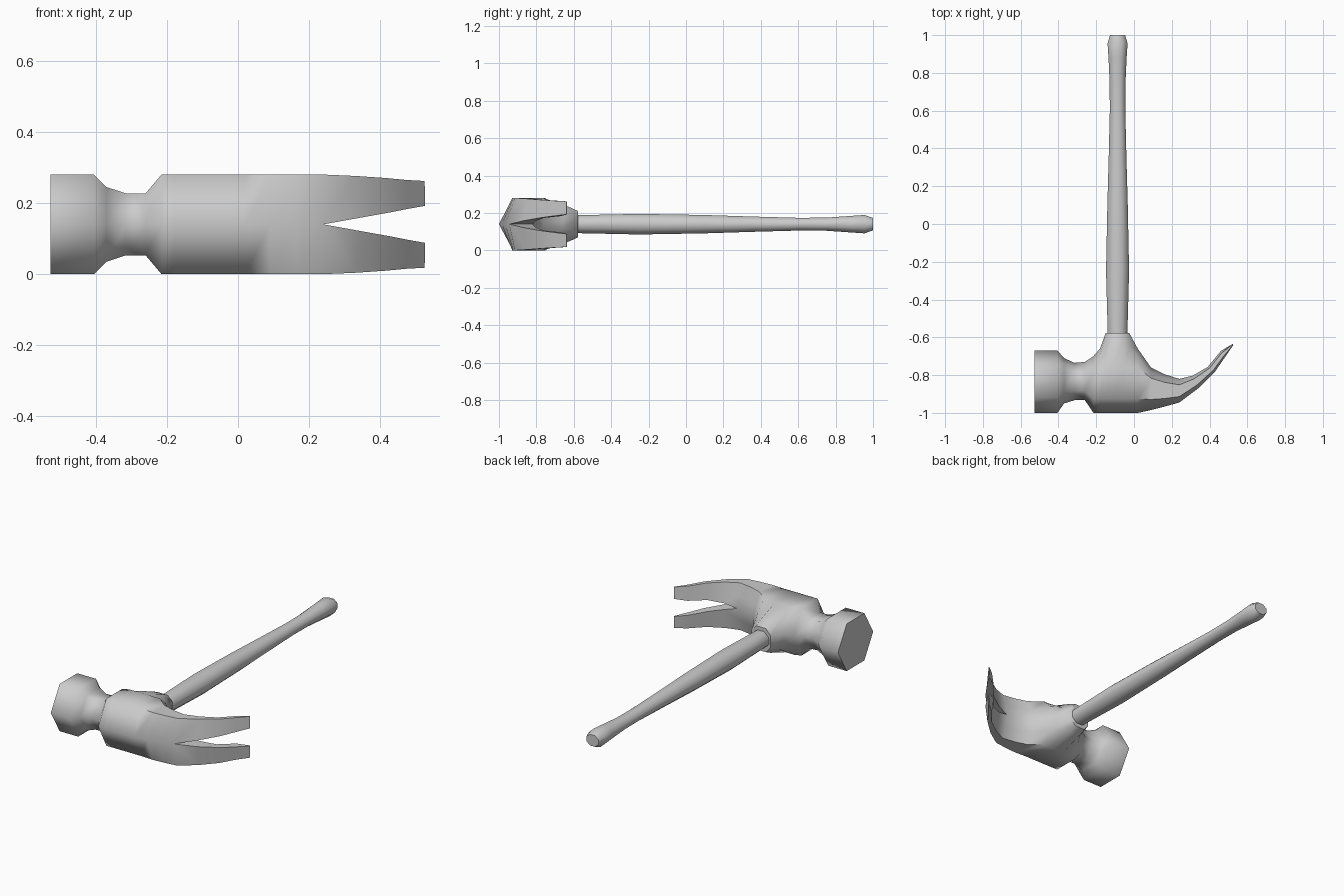
import bpy, bmesh, math

if "Cube" in bpy.data.objects:
    bpy.data.objects.remove(bpy.data.objects["Cube"])

ZC = 0.14  # mid height of the whole tool


def bridge(bm, rings, cap_start=True, cap_end=True):
    loops = [[bm.verts.new(p) for p in r] for r in rings]
    n = len(loops[0])
    for a, b in zip(loops, loops[1:]):
        for i in range(n):
            j = (i + 1) % n
            bm.faces.new((a[i], a[j], b[j], b[i]))
    if cap_start:
        bm.faces.new(loops[0])
    if cap_end:
        bm.faces.new(loops[-1])


def finish(bm, name, angle):
    bmesh.ops.remove_doubles(bm, verts=bm.verts[:], dist=0.0005)
    bmesh.ops.recalc_face_normals(bm, faces=bm.faces[:])
    me = bpy.data.meshes.new(name)
    bm.to_mesh(me)
    bm.free()
    ob = bpy.data.objects.new(name, me)
    bpy.context.collection.objects.link(ob)
    bpy.ops.object.select_all(action='DESELECT')
    bpy.context.view_layer.objects.active = ob
    ob.select_set(True)
    bpy.ops.object.shade_smooth_by_angle(angle=math.radians(angle))
    return ob


def section(x, half):
    # half profile of (y, z) mirrored into a closed ring
    return ([(x, y, ZC + z) for y, z in half] +
            [(x, y, ZC - z) for y, z in reversed(half)])


def hexagon(x, lo, hi, zh):
    h = hi - lo
    return section(x, [(lo, 0), (lo + .25 * h, zh), (lo + .75 * h, zh),
                       (lo + .875 * h, zh / 2), (hi, 0)])


def socket(x, shoulder, zs, top, zt):
    return section(x, [(-1, 0), (-.925, .14), (-.76, .14), (shoulder, zs), (top, zt)])


# head: striking face, neck, body and handle socket
bm = bmesh.new()
bridge(bm, [
    hexagon(-.527, -1, -.67, .14),
    hexagon(-.405, -1, -.67, .14),
    hexagon(-.37, -.95, -.71, .105),
    hexagon(-.315, -.933, -.735, .087),
    hexagon(-.26, -.933, -.73, .087),
    hexagon(-.215, -1, -.70, .14),
    socket(-.18, -.70, .08, -.66, .02),
    socket(-.15, -.65, .07, -.577, .035),
    socket(-.12, -.62, .09, -.577, .07),
    socket(-.055, -.62, .09, -.577, .07),
    socket(-.025, -.65, .07, -.577, .035),
    socket(.02, -.70, .08, -.66, .02),
    hexagon(.09, -.985, -.76, .14),
    hexagon(.16, -.967, -.795, .14),
    hexagon(.24, -.945, -.82, .14),
], cap_end=False)

# claws: outer edge point, inner edge point, slot half width, outer half width
claw = [
    ((.24, -.945), (.24, -.82), 0, .14),
    ((.34, -.87), (.31, -.803), .018, .136),
    ((.43, -.78), (.39, -.757), .034, .13),
    ((.475, -.715), (.46, -.672), .043, .125),
    ((.526, -.64), (.522, -.635), .052, .122),
]
for side in (1, -1):
    rings = []
    for a, b, zin, zout in claw:
        rings.append([(a[0] + (b[0] - a[0]) * t, a[1] + (b[1] - a[1]) * t, ZC + side * z)
                      for t, z in ((0, zin), (.25, zout), (.75, zout),
                                   (.875, (zin + zout) / 2), (1, zin))])
    bridge(bm, rings, cap_start=False)
finish(bm, "hammer_head", 62)

# handle: y, half width, half thickness of each octagonal ring
bm = bmesh.new()
k = 1 / math.cos(math.pi / 8)
rings = []
for y, rx, rz in [(-.578, .052, .048), (-.25, .061, .055), (.1, .054, .049),
                  (.35, .047, .041), (.6, .041, .034), (.75, .042, .035),
                  (.88, .048, .044), (.955, .053, .049), (1.0, .04, .033)]:
    rings.append([(-.087 + rx * k * math.cos((i + .5) * math.pi / 4), y,
                   ZC + rz * k * math.sin((i + .5) * math.pi / 4)) for i in range(8)])
bridge(bm, rings)
finish(bm, "handle", 50)
